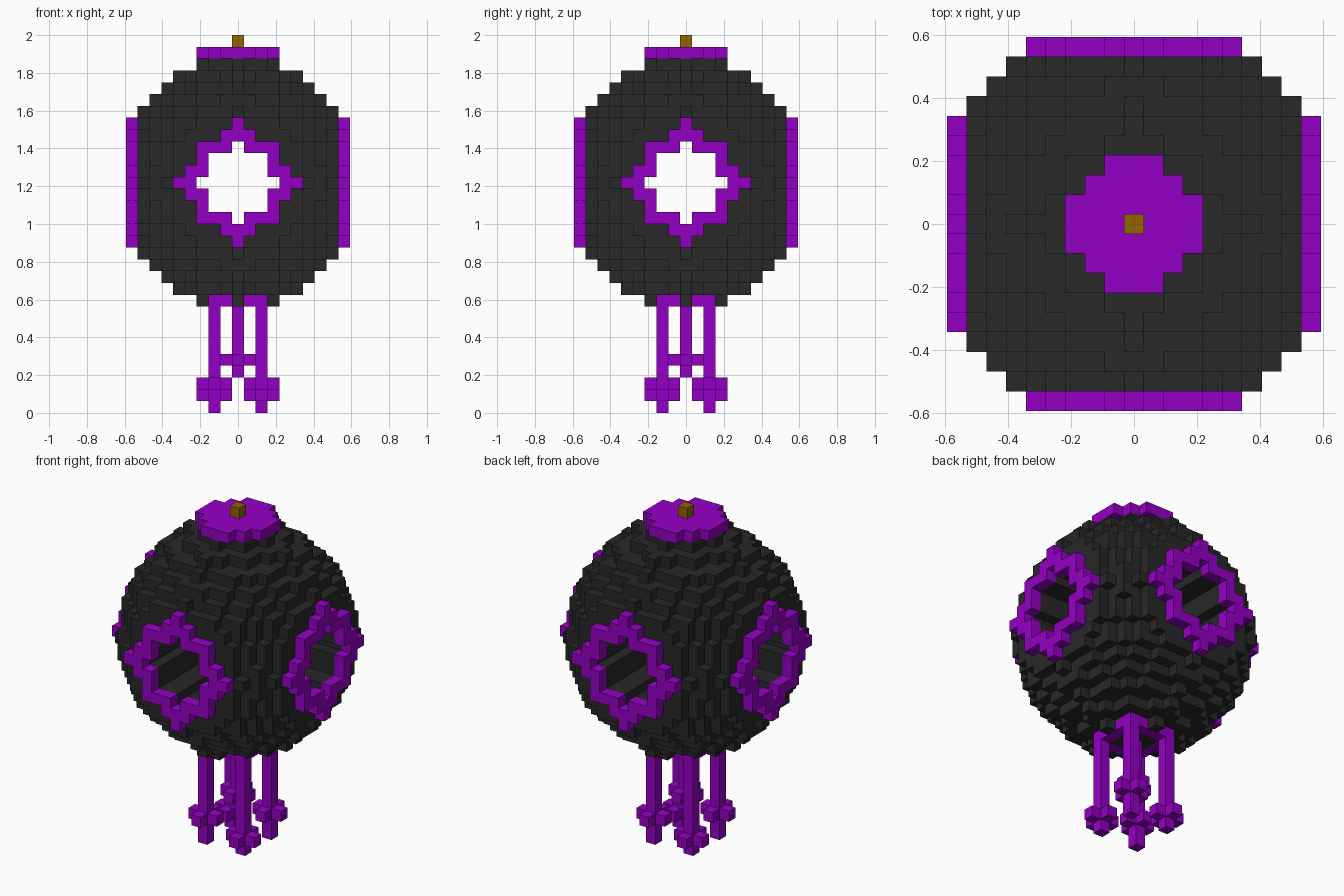
import bpy
import bmesh
from mathutils import Vector

cube = bpy.data.objects.get("Cube")
if cube:
    bpy.data.objects.remove(cube, do_unlink=True)

V = 2 / 32          # edge of one block
MID = 19            # block layer at the middle of the ball


def material(name, rgb):
    m = bpy.data.materials.new(name)
    m.use_nodes = True
    m.diffuse_color = (*rgb, 1)
    m.node_tree.nodes["Principled BSDF"].inputs["Base Color"].default_value = (*rgb, 1)
    return m


charcoal = material("charcoal", (0.021, 0.021, 0.021))
purple = material("purple", (0.3, 0.0, 0.56))
brown = material("brown", (0.3, 0.125, 0.0))


def block_object(name, cells, mat):
    """Make a mesh of the outer faces of a set of grid blocks."""
    cells = set(cells)
    bm = bmesh.new()
    corners = {}

    def corner(p):
        key = tuple(round(c * 2) for c in p)
        if key not in corners:
            corners[key] = bm.verts.new((p.x * V, p.y * V, (p.z + 0.5) * V))
        return corners[key]

    for cell in cells:
        centre = Vector(cell)
        for axis in range(3):
            for side in (-1, 1):
                n = Vector((0, 0, 0))
                n[axis] = side
                if tuple(int(c) for c in centre + n) in cells:
                    continue
                u = Vector((0, 0, 0))
                u[(axis + 1) % 3] = 1
                w = n.cross(u)
                mid = centre + n / 2
                quad = [mid + (u * a + w * b) / 2
                        for a, b in ((-1, -1), (1, -1), (1, 1), (-1, 1))]
                bm.faces.new([corner(p) for p in quad])
    mesh = bpy.data.meshes.new(name)
    bm.to_mesh(mesh)
    bm.free()
    mesh.materials.append(mat)
    obj = bpy.data.objects.new(name, mesh)
    bpy.context.collection.objects.link(obj)
    return obj


def disc(r2, reach=5):
    span = range(-reach, reach + 1)
    return {(a, b) for a in span for b in span if a * a + b * b <= r2}


# Shared outlines: window opening, bottom ring and window frame
opening = disc(9)
ring = {(a, b) for a, b in opening if max(abs(a), abs(b)) == 2}
frame = (disc(18) | {(5, 0), (-5, 0), (0, 5), (0, -5)}) - opening

# Ball with flattened sides and two crossing tunnels
ball = set()
for z in range(-9, 10):
    for x in range(-8, 9):
        for y in range(-8, 9):
            limit = 106 if x * y * z == 0 else 100
            solid = x * x + y * y + z * z <= limit
            if solid and (x, z) not in opening and (y, z) not in opening:
                ball.add((x, y, z + MID))
ball |= {(x, y, MID + 10) for x, y in opening}
ball |= {(x, y, MID - 10) for x, y in opening - ring}
block_object("ball_body", ball, charcoal)

# Frames around the four windows
for s, front, side in ((-1, "front", "right"), (1, "back", "left")):
    block_object(front + "_window_frame", [(a, 9 * s, b + MID) for a, b in frame], purple)
    block_object(side + "_window_frame", [(9 * s, a, b + MID) for a, b in frame], purple)

# Lid, knob and bottom ring
block_object("lid", [(x, y, 30) for x, y in disc(10)], purple)
block_object("lid_knob", [(0, 0, 31)], brown)
block_object("bottom_ring", [(x, y, 9) for x, y in ring], purple)


# Hanging legs, each with a cross-shaped knot near its end
def leg(name, x, y, bottom, knot):
    cells = [(x, y, z) for z in range(bottom, 9)]
    cells += [(x + a, y + b, knot) for a, b in disc(1)]
    block_object(name, cells, purple)


leg("centre_leg", 0, 0, 3, 4)
for x, side in ((-2, "right"), (2, "left")):
    for y, end in ((-2, "front"), (2, "back")):
        leg(f"{end}_{side}_leg", x, y, 0, 1 if x * y < 0 else 2)
